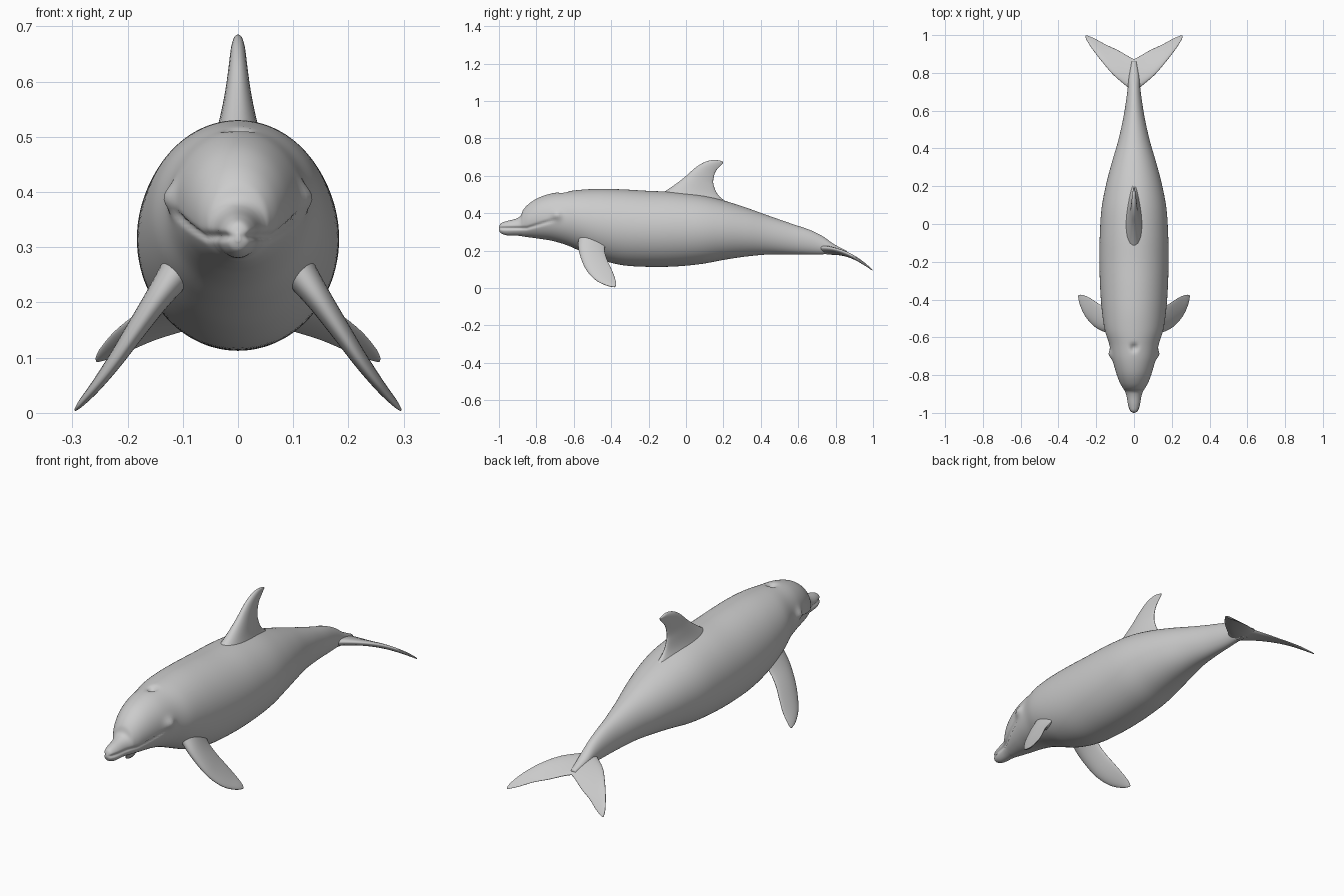
import bpy
import bmesh
import math
from mathutils import Vector

default_cube = bpy.data.objects.get("Cube")
if default_cube:
    bpy.data.objects.remove(default_cube, do_unlink=True)

# One plain skin colour
skin = bpy.data.materials.new("grey_skin")
skin.use_nodes = True
skin_colour = (0.6, 0.6, 0.6, 1)
skin.diffuse_color = skin_colour
skin.node_tree.nodes["Principled BSDF"].inputs["Base Color"].default_value = skin_colour


def smooth_stations(stations, steps):
    """Catmull-Rom interpolation between rows of numbers."""
    result = []
    last = len(stations) - 1
    for i in range(last):
        rows = [stations[min(max(i + k, 0), last)] for k in (-1, 0, 1, 2)]
        for s in range(steps):
            t = s / steps
            result.append([
                b + t * ((c - a) + t * ((2 * a - 5 * b + 4 * c - d) + t * (3 * b - a - 3 * c + d))) / 2
                for a, b, c, d in zip(*rows)])
    result.append(list(stations[-1]))
    return result


def loft(name, rings):
    """Skin a closed surface over equally sized rings of points."""
    bm = bmesh.new()
    loops = [[bm.verts.new(p) for p in ring] for ring in rings]
    count = len(loops[0])
    for one, two in zip(loops, loops[1:]):
        for i in range(count):
            j = (i + 1) % count
            bm.faces.new((one[i], one[j], two[j], two[i]))
    bm.faces.new(loops[0])
    bm.faces.new(loops[-1])
    bmesh.ops.recalc_face_normals(bm, faces=bm.faces)
    mesh = bpy.data.meshes.new(name)
    bm.to_mesh(mesh)
    bm.free()
    mesh.materials.append(skin)
    obj = bpy.data.objects.new(name, mesh)
    bpy.context.collection.objects.link(obj)
    mesh.polygons.foreach_set("use_smooth", [True] * len(mesh.polygons))
    return obj


def fin(name, stations, normal, side=1):
    """Teardrop section from leading to trailing edge, lofted along the span."""
    rings = []
    normal = Vector(normal).normalized()
    for row in smooth_stations(stations, 6):
        lead, trail, half = Vector(row[:3]), Vector(row[3:6]), max(row[6], 0.001)
        ring = []
        for i in range(32):
            angle = math.tau * i / 32
            t = (1 - math.cos(angle)) / 2
            p = lead.lerp(trail, t) + normal * (half * math.sin(angle) * (1.3 - 0.7 * t))
            ring.append((p.x * side, p.y, p.z))
        rings.append(ring)
    return loft(name, rings)


def bump(p, centre, radius):
    return math.exp(-((p - Vector(centre)).length / radius) ** 2)


def shape_head(p):
    """Press in the mouth line and blowhole, raise the eyes."""
    side = 1 if p.x > 0 else -1
    if p.y < -0.6:
        mouth_z = 0.32 + 0.3 * max(0, p.y + 0.85)
        fade = min(1, max(0, (-0.68 - p.y) / 0.06))
        groove = math.exp(-((p.z - mouth_z) / 0.008) ** 2) * fade
        p.x -= side * min(0.008, abs(p.x) * 0.3) * groove
        p.x += side * 0.016 * bump(p, (side * 0.115, -0.69, 0.39), 0.025)
    crescent = bump(p, (0, -0.655 + 6 * p.x * p.x, 0.515), 0.018)
    p.z -= 0.02 * crescent
    return p


# Body stations: y, top, bottom, half width
BODY = [
    (-1, 0.325, 0.31, 0.006), (-0.99, 0.345, 0.293, 0.022), (-0.96, 0.357, 0.282, 0.033),
    (-0.91, 0.37, 0.28, 0.041), (-0.885, 0.385, 0.278, 0.049), (-0.87, 0.418, 0.275, 0.058),
    (-0.84, 0.45, 0.271, 0.075), (-0.79, 0.482, 0.264, 0.094), (-0.72, 0.505, 0.253, 0.113),
    (-0.64, 0.516, 0.23, 0.13), (-0.56, 0.525, 0.195, 0.155), (-0.46, 0.53, 0.152, 0.17),
    (-0.34, 0.527, 0.122, 0.179), (-0.2, 0.519, 0.113, 0.183), (-0.06, 0.513, 0.115, 0.181),
    (0.08, 0.497, 0.128, 0.172), (0.2, 0.468, 0.15, 0.15), (0.32, 0.43, 0.168, 0.119),
    (0.44, 0.387, 0.179, 0.084), (0.56, 0.345, 0.18, 0.057), (0.66, 0.311, 0.179, 0.041),
    (0.73, 0.277, 0.18, 0.032), (0.79, 0.235, 0.185, 0.026), (0.86, 0.198, 0.182, 0.012)]

body_rings = []
for y, top, bottom, half_width in smooth_stations(BODY, 7):
    ring = []
    for i in range(96):
        angle = math.tau * i / 96
        p = Vector((half_width * math.sin(angle), y,
                    (top + bottom) / 2 + (top - bottom) / 2 * math.cos(angle)))
        ring.append(shape_head(p))
    body_rings.append(ring)
loft("body", body_rings)

# Dorsal fin: leading y z, trailing y z, half thickness
DORSAL = [
    (-0.17, 0.48, 0.28, 0.42, 0.056), (-0.08, 0.538, 0.18, 0.488, 0.036),
    (-0.01, 0.59, 0.148, 0.55, 0.024), (0.05, 0.643, 0.148, 0.59, 0.017),
    (0.1, 0.673, 0.16, 0.625, 0.013), (0.15, 0.685, 0.184, 0.653, 0.008),
    (0.195, 0.678, 0.198, 0.668, 0.003)]
fin("dorsal_fin", [(0, a, b, 0, c, d, h) for a, b, c, d, h in DORSAL], (1, 0, 0))

# Flippers: leading point, trailing point, half thickness
FLIPPER = [
    (0.1, -0.575, 0.27, 0.1, -0.42, 0.27, 0.034),
    (0.143, -0.575, 0.21, 0.145, -0.435, 0.21, 0.024),
    (0.19, -0.555, 0.14, 0.182, -0.425, 0.16, 0.018),
    (0.227, -0.525, 0.085, 0.213, -0.405, 0.115, 0.014),
    (0.262, -0.48, 0.04, 0.246, -0.385, 0.068, 0.01),
    (0.286, -0.425, 0.013, 0.277, -0.375, 0.03, 0.006),
    (0.295, -0.385, 0.004, 0.294, -0.376, 0.008, 0.002)]

# Tail flukes: leading x y, trailing x y, half thickness
FLUKE = [
    (-0.01, 0.68, -0.01, 0.868, 0.022), (0.035, 0.725, 0.03, 0.888, 0.018),
    (0.11, 0.79, 0.085, 0.92, 0.013), (0.17, 0.86, 0.15, 0.95, 0.01),
    (0.22, 0.925, 0.205, 0.98, 0.007), (0.25, 0.972, 0.245, 0.997, 0.004),
    (0.258, 0.992, 0.256, 0.999, 0.002)]


def droop(y):
    return 0.217 - 1.6 * (y - 0.72) ** 2


fluke_stations = [(a, b, droop(b), c, d, droop(d), h) for a, b, c, d, h in FLUKE]
for side, label in ((1, "left"), (-1, "right")):
    fin(label + "_flipper", FLIPPER, (0.8, 0, 0.57), side)
    fin(label + "_fluke", fluke_stations, (0, 0.3, 0.95), side)
